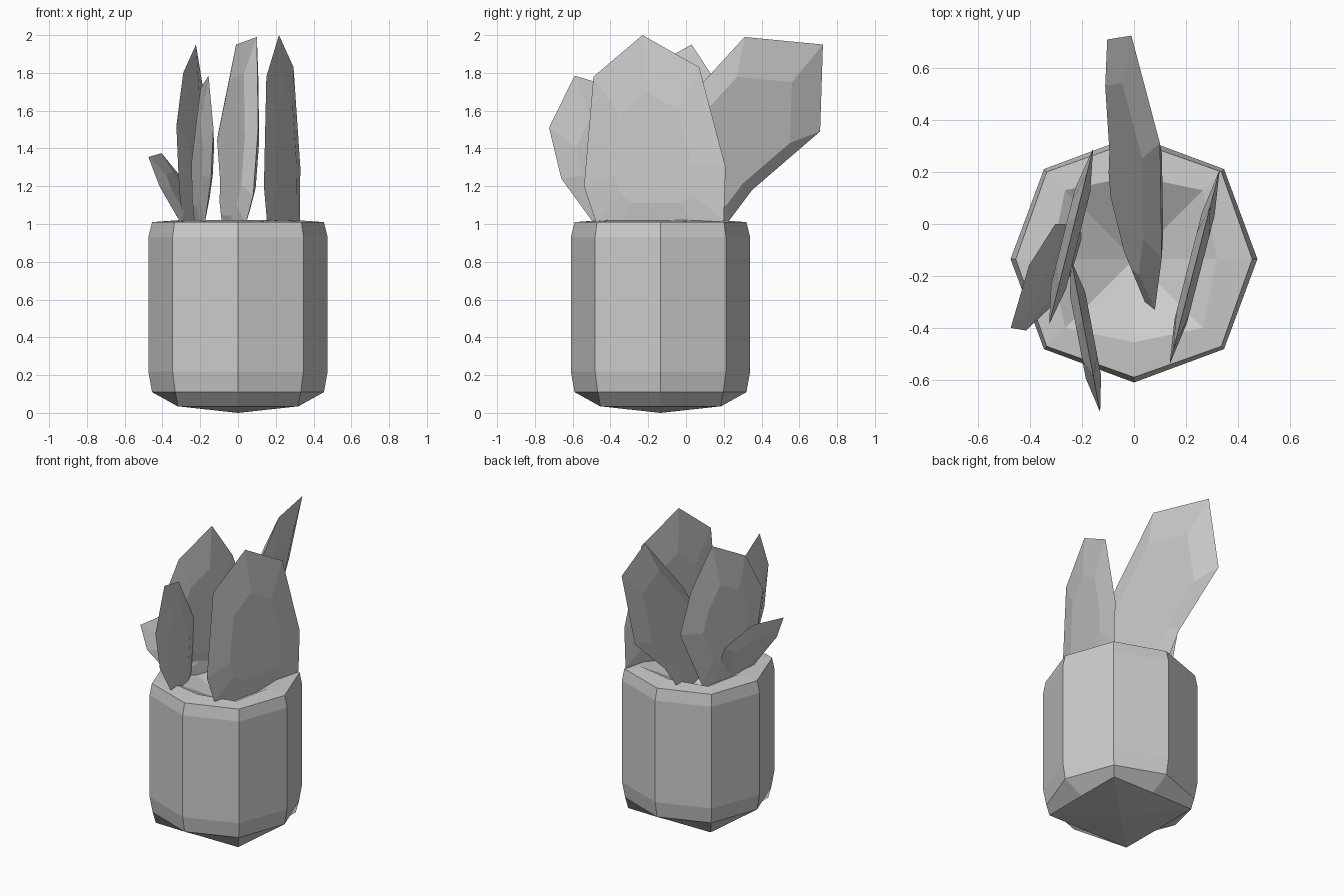
import bpy, bmesh, math
from mathutils import Vector

cube = bpy.data.objects.get("Cube")
if cube:
    bpy.data.objects.remove(cube, do_unlink=True)

grey = bpy.data.materials.new("plain_grey")
grey.use_nodes = True
grey.diffuse_color = (0.6, 0.6, 0.6, 1)
grey.node_tree.nodes["Principled BSDF"].inputs["Base Color"].default_value = grey.diffuse_color


def finish(name, bm):
    bmesh.ops.recalc_face_normals(bm, faces=bm.faces)
    mesh = bpy.data.meshes.new(name)
    bm.to_mesh(mesh)
    bm.free()
    mesh.materials.append(grey)
    obj = bpy.data.objects.new(name, mesh)
    bpy.context.collection.objects.link(obj)
    return obj


def bridge(bm, a, b):
    n = len(a)
    for i in range(n):
        j = (i + 1) % n
        bm.faces.new((a[i], a[j], b[j], b[i]))


def fan(bm, ring, tip):
    for i in range(len(ring)):
        bm.faces.new((ring[i], ring[(i + 1) % len(ring)], tip))


# Eight-sided planter: (radius on the axes, radius on the diagonals, height)
def planter(sections, low, high, cy):
    bm = bmesh.new()
    rings = []
    for axial, diagonal, z in sections:
        ring = []
        for k in range(8):
            r = diagonal if k % 2 else axial
            ang = k * math.pi / 4
            ring.append(bm.verts.new((r * math.cos(ang), cy + r * math.sin(ang), z)))
        rings.append(ring)
    for a, b in zip(rings, rings[1:]):
        bridge(bm, a, b)
    fan(bm, rings[0], bm.verts.new((0, cy, low)))
    fan(bm, rings[-1], bm.verts.new((0, cy, high)))
    return finish("planter", bm)


planter([(0.32, 0.45, 0.035), (0.455, 0.47, 0.11), (0.475, 0.49, 0.22),
         (0.475, 0.49, 0.93), (0.455, 0.475, 1.01), (0.32, 0.375, 1.02)],
        0.0, 0.85, -0.135)


# Faceted leaf: outline in (y, z), laid on the plane x = a + b*y + c*z
def leaf(name, plane, thickness, outline, inset=0.55):
    a, b, c = plane
    bm = bmesh.new()
    pts = [Vector((a + b * y + c * z, y, z)) for y, z in outline]
    centre = sum(pts, Vector()) / len(pts)
    normal = Vector((1, -b, -c)).normalized()
    rim = [bm.verts.new(p) for p in pts]
    for side in (1, -1):
        shift = normal * side * thickness / 2
        inner = [bm.verts.new(centre.lerp(p, inset) + shift) for p in pts]
        bridge(bm, rim, inner)
        bm.faces.new(inner)
    return finish(name, bm)


leaf("left_leaf", (0.276, 0.257, 0), 0.05,
     [(-0.23, 2.0), (-0.49, 1.78), (-0.54, 1.2), (-0.48, 1.02), (-0.38, 0.93),
      (0.1, 0.93), (0.2, 1.02), (0.21, 1.3), (0.07, 1.83)])

leaf("back_leaf", (-0.242, -0.245, 0.21), 0.08,
     [(0.31, 1.99), (-0.13, 1.51), (-0.33, 1.15), (-0.3, 1.0), (-0.2, 0.92),
      (0.1, 0.92), (0.23, 1.02), (0.35, 1.18), (0.71, 1.49), (0.725, 1.95)], 0.7)

leaf("front_right_leaf", (-0.268, -0.19, 0), 0.06,
     [(-0.59, 1.785), (-0.725, 1.51), (-0.66, 1.24), (-0.5, 1.02), (-0.4, 0.94),
      (-0.22, 0.94), (-0.18, 1.02), (-0.14, 1.36), (-0.37, 1.72)])

leaf("right_leaf", (-0.23, 0.25, 0), 0.06,
     [(0.03, 1.95), (-0.24, 1.8), (-0.385, 1.52), (-0.33, 1.2), (-0.25, 1.0),
      (-0.15, 0.92), (0.05, 0.92), (0.12, 1.02), (0.29, 1.41), (0.2, 1.69)])

leaf("small_right_leaf", (0.1975, 0.325, -0.4), 0.05,
     [(-0.16, 1.375), (-0.4, 1.355), (-0.41, 1.2), (-0.3, 1.0), (-0.2, 0.93),
      (-0.05, 0.95), (0.0, 1.04), (0.0, 1.25)])
